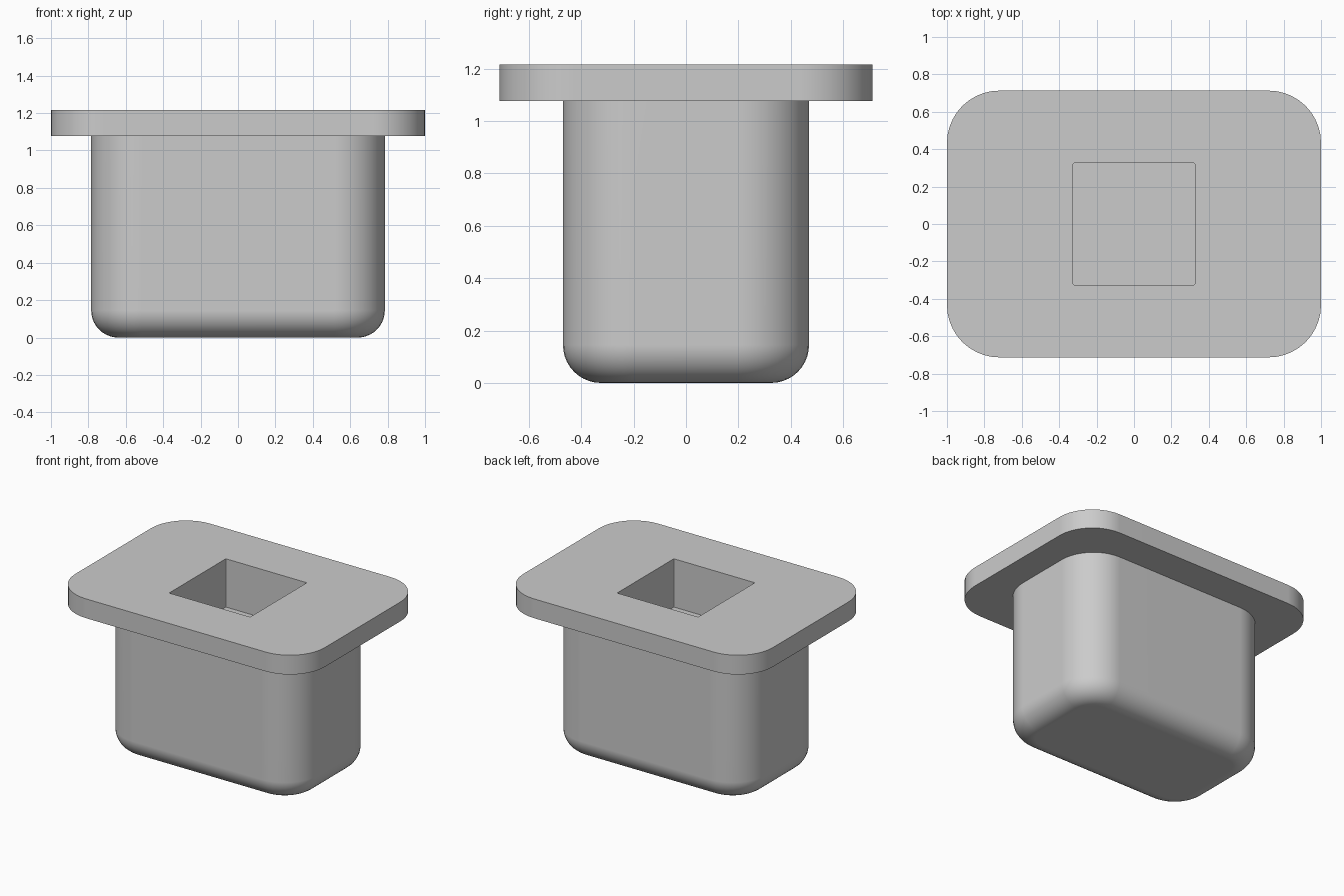
import bpy, bmesh, math

cube = bpy.data.objects.get("Cube")
if cube:
    bpy.data.objects.remove(cube, do_unlink=True)

GREY = (0.6, 0.6, 0.6, 1.0)
grey = bpy.data.materials.new("plain grey")
grey.use_nodes = True
grey.diffuse_color = GREY
grey.node_tree.nodes["Principled BSDF"].inputs["Base Color"].default_value = GREY

CORNER_STEPS = 10


def rounded_rect(hx, hy, r, z):
    """Counter-clockwise rounded rectangle with half sizes hx, hy."""
    points = []
    for q, (sx, sy) in enumerate([(1, 1), (-1, 1), (-1, -1), (1, -1)]):
        for i in range(CORNER_STEPS + 1):
            a = (q + i / CORNER_STEPS) * math.pi / 2
            points.append((sx * (hx - r) + r * math.cos(a),
                           sy * (hy - r) + r * math.sin(a), z))
    return points


def loft(name, rings, cap_start=False, cap_end=False):
    """Skin a run of outlines, optionally closing either end."""
    bm = bmesh.new()
    loops = [[bm.verts.new(p) for p in ring] for ring in rings]
    for a, b in zip(loops, loops[1:]):
        for i in range(len(a)):
            j = (i + 1) % len(a)
            bm.faces.new((a[i], a[j], b[j], b[i]))
    if cap_start:
        bm.faces.new(loops[0][::-1])
    if cap_end:
        bm.faces.new(loops[-1])
    mesh = bpy.data.meshes.new(name)
    bm.to_mesh(mesh)
    bm.free()
    mesh.materials.append(grey)
    ob = bpy.data.objects.new(name, mesh)
    bpy.context.collection.objects.link(ob)
    bpy.ops.object.select_all(action='DESELECT')
    ob.select_set(True)
    bpy.context.view_layer.objects.active = ob
    bpy.ops.object.shade_smooth_by_angle(angle=math.radians(35))
    # Keeps the broad flat faces evenly shaded
    weighted = ob.modifiers.new("flat faces", 'WEIGHTED_NORMAL')
    weighted.keep_sharp = True
    return ob


BODY_X, BODY_Y, BODY_R = 0.785, 0.47, 0.27
FILLET = 0.145
PLATE_X, PLATE_Y, PLATE_R = 1.0, 0.713, 0.28
PLATE_LOW, PLATE_TOP = 1.077, 1.217
HOLE, HOLE_R, HOLE_FLOOR = 0.325, 0.005, 0.867

# Body: rounded block with a filleted underside
body_rings = []
for k in range(11):
    t = k / 10 * math.pi / 2
    inset = FILLET * (1 - math.sin(t))
    body_rings.append(rounded_rect(BODY_X - inset, BODY_Y - inset,
                                   BODY_R - inset, FILLET * (1 - math.cos(t))))
body_rings.append(rounded_rect(BODY_X, BODY_Y, BODY_R, PLATE_LOW))
loft("body", body_rings, cap_start=True)

# Top plate: underside, rim, top face, then down into the square socket
loft("top_plate_with_socket", [
    rounded_rect(BODY_X, BODY_Y, BODY_R, PLATE_LOW),
    rounded_rect(PLATE_X, PLATE_Y, PLATE_R, PLATE_LOW),
    rounded_rect(PLATE_X, PLATE_Y, PLATE_R, PLATE_TOP),
    rounded_rect(HOLE, HOLE, HOLE_R, PLATE_TOP),
    rounded_rect(HOLE, HOLE, HOLE_R, HOLE_FLOOR),
], cap_end=True)
